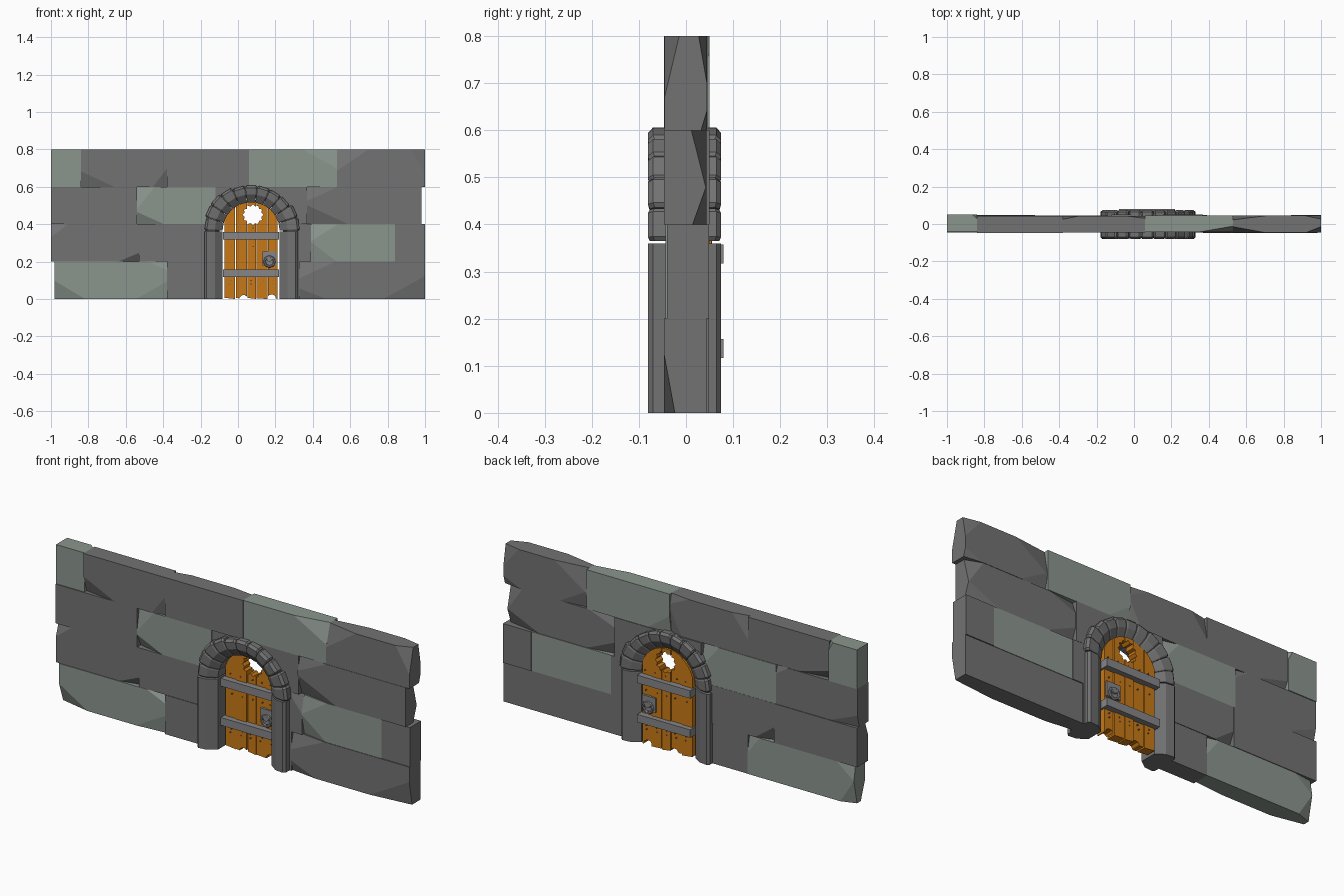
import bpy, bmesh, random
from math import sin, cos, pi, sqrt
from mathutils import Vector

if "Cube" in bpy.data.objects:
    bpy.data.objects.remove(bpy.data.objects["Cube"])

random.seed(7)
CX, CZ = 0.07, 0.37          # arch centre
R_IN, R_OUT = 0.152, 0.25


def material(name, rgb):
    m = bpy.data.materials.new(name)
    m.diffuse_color = (*rgb, 1)
    m.use_nodes = True
    m.node_tree.nodes["Principled BSDF"].inputs["Base Color"].default_value = m.diffuse_color
    return m


dark = material("dark_stone", (0.17, 0.17, 0.17))
light = material("pale_stone", (0.26, 0.30, 0.27))
wood = material("orange_wood", (0.58, 0.19, 0.008))
iron = material("iron", (0.24, 0.24, 0.25))


def finish(bm, name, mat):
    bmesh.ops.recalc_face_normals(bm, faces=bm.faces)
    me = bpy.data.meshes.new(name)
    bm.to_mesh(me)
    bm.free()
    ob = bpy.data.objects.new(name, me)
    bpy.context.collection.objects.link(ob)
    if mat:
        me.materials.append(mat)
    return ob


def loft(name, rings, mat):
    """Closed solid through rings of matching points."""
    bm = bmesh.new()
    vs = [[bm.verts.new(p) for p in ring] for ring in rings]
    n = len(vs[0])
    for a, b in zip(vs, vs[1:]):
        for i in range(n):
            bm.faces.new((a[i], a[(i + 1) % n], b[(i + 1) % n], b[i]))
    bm.faces.new(vs[0])
    bm.faces.new(vs[-1])
    return finish(bm, name, mat)


def slab(name, outline, y0, y1, mat):
    """Extrude an x/z outline from y0 to y1."""
    return loft(name, [[(x, y, z) for x, z in outline] for y in (y0, y1)], mat)


def box(name, x0, x1, y0, y1, z0, z1, mat):
    return slab(name, [(x0, z0), (x1, z0), (x1, z1), (x0, z1)], y0, y1, mat)


def circle(x, z, r, n, r2=None):
    return [(x + (r2 if r2 and i % 2 else r) * cos(2 * pi * i / n),
             z + (r2 if r2 and i % 2 else r) * sin(2 * pi * i / n)) for i in range(n)]


def cut(ob, cutter):
    m = ob.modifiers.new("cut", 'BOOLEAN')
    m.operation, m.solver, m.object = 'DIFFERENCE', 'EXACT', cutter


def hide(ob):
    ob.hide_render = True
    ob.hide_set(True)
    return ob


# Cutter for the doorway in the wall
arch = [(CX + 0.17 * cos(pi * i / 16), CZ + 0.17 * sin(pi * i / 16)) for i in range(17)]
doorway = hide(slab("doorway_cutter", arch + [(CX - 0.17, -0.1), (CX + 0.17, -0.1)], -0.3, 0.3, None))


# Wall blocks with hewn corners
def wall_block(x0, x1, row, mat, chips):
    z0, z1 = row * 0.2, row * 0.2 + 0.2
    j = random.uniform(-0.003, 0.004)
    ob = box("wall_block", x0, x1, -0.044 + j, 0.046 + j, z0, z1, mat)
    bm = bmesh.new()
    bm.from_mesh(ob.data)
    mid = Vector(((x0 + x1) / 2, j + 0.001, z0 + 0.1))
    corners = [(a, b, c) for a in (-1, 1) for b in (-1, 1) for c in (-1, 1)]
    for s in random.sample(corners, chips):
        half = Vector(((x1 - x0) / 2, 0.045, 0.1))
        corner = mid + Vector(h * k for h, k in zip(half, s))
        d = (random.uniform(0.2, 0.8) * half.x, random.uniform(0.012, 0.035), random.uniform(0.04, 0.13))
        bmesh.ops.bisect_plane(bm, geom=bm.verts[:] + bm.edges[:] + bm.faces[:],
                               plane_co=corner - Vector((s[0] * d[0], 0, 0)),
                               plane_no=[k / q for k, q in zip(s, d)], clear_outer=True)
        bmesh.ops.holes_fill(bm, edges=[e for e in bm.edges if e.is_boundary])
    bmesh.ops.recalc_face_normals(bm, faces=bm.faces)
    bm.to_mesh(ob.data)
    bm.free()
    if row < 3 and x1 > CX - 0.2 and x0 < CX + 0.2:
        cut(ob, doorway)


for row, x0, x1, mat, chips in [
        (0, -0.98, -0.38, light, 6), (0, -0.38, 0.0, dark, 1), (0, 0.14, 0.33, dark, 1), (0, 0.33, 1, dark, 3),
        (1, -1, -0.53, dark, 2), (1, -0.53, 0.0, dark, 2), (1, 0.14, 0.39, dark, 2),
        (1, 0.39, 0.84, light, 2), (1, 0.84, 1, dark, 0),
        (2, -1, -0.54, dark, 2), (2, -0.54, -0.12, light, 3), (2, -0.12, 0.37, dark, 1), (2, 0.37, 0.98, dark, 6),
        (3, -1, -0.84, light, 1), (3, -0.84, -0.38, dark, 3), (3, -0.38, 0.06, dark, 3),
        (3, 0.06, 0.53, light, 2), (3, 0.53, 1, dark, 6)]:
    wall_block(x0, x1, row, mat, chips)


# Door surround: radial cross-section (radius, y), bevelled on both faces
def section(grow=0.0):
    o = R_OUT + grow
    front = [(R_IN, -0.045), (R_IN + 0.042, -0.076), (o - 0.012, -0.081), (o, -0.07), (o, -0.04)]
    return front + [(r, -y * 0.92) for r, y in reversed(front)]


for s in (-1, 1):
    loft("door_jamb", [[(CX + s * r, y, z) for r, y in section()] for z in (0, 0.36)], dark)

stones = 11
for i in range(stones):
    a0, a1 = (pi * (i + t) / stones for t in (0.0, 0.97))
    prof = section(random.uniform(-0.012, 0.01))
    small = [(r - 0.006 if r > 0.2 else r, y * 0.95) for r, y in prof]
    rings = []
    for a, p in ((a0, small), (a0 + 0.035, prof), (a1 - 0.035, prof), (a1, small)):
        rings.append([(CX + r * cos(a), y, CZ - 0.005 + r * sin(a)) for r, y in p])
    loft("arch_stone", rings, dark)

# Door planks with arched tops, a ragged window and worn bottom edges
cutters = [hide(slab("window_cutter", circle(0.08, 0.45, 0.056, 24, 0.046), -0.2, 0.2, None))]
for x, r in ((0.03, 0.022), (0.18, 0.025)):
    cutters.append(hide(slab("notch_cutter", circle(x, 0, r, 9), -0.2, 0.2, None)))
edges = [-0.073, -0.012, 0.05, 0.1, 0.16, 0.214]
for x0, x1 in zip(edges, edges[1:]):
    x1 -= 0.003
    top = []
    for k in range(7):
        x = x1 + (x0 - x1) * k / 6
        top.append((x, CZ + sqrt(max(0, 0.15 ** 2 - (x - CX) ** 2))))
    j = random.uniform(-0.004, 0.004)
    plank = slab("door_plank", [(x0, random.uniform(0, 0.008)), (x1, 0)] + top, 0.004 + j, 0.052 + j, wood)
    for c in cutters:
        cut(plank, c)

# Iron straps wrapped around the door
for z in (0.117, 0.317):
    box("iron_strap", -0.08, 0.22, -0.025, 0.08, z, z + 0.04, iron)

# Nails, lock plates and ring handles on both faces
for f in (-1, 1):
    face = 0.028 + f * 0.027
    for x0, x1 in zip(edges, edges[1:]):
        for z in (0.08, 0.1, 0.28, 0.38):
            x = (x0 + x1) / 2 + random.uniform(-0.008, 0.008)
            slab("nail", circle(x, z, 0.003, 6), face - f * 0.005, face + f * 0.003, dark)
    box("lock_plate", 0.13, 0.206, face - f * 0.005, face + f * 0.007, 0.18, 0.255, iron)
    bpy.ops.mesh.primitive_torus_add(major_segments=8, minor_segments=6, major_radius=0.027,
                                     minor_radius=0.007, location=(0.168, face + f * 0.012, 0.2),
                                     rotation=(pi / 2, 0, 0))
    ring = bpy.context.object
    ring.name = "ring_handle"
    ring.data.materials.append(iron)
    slab("handle_boss", circle(0.168, 0.215, 0.016, 8), face, face + f * 0.018, iron)
